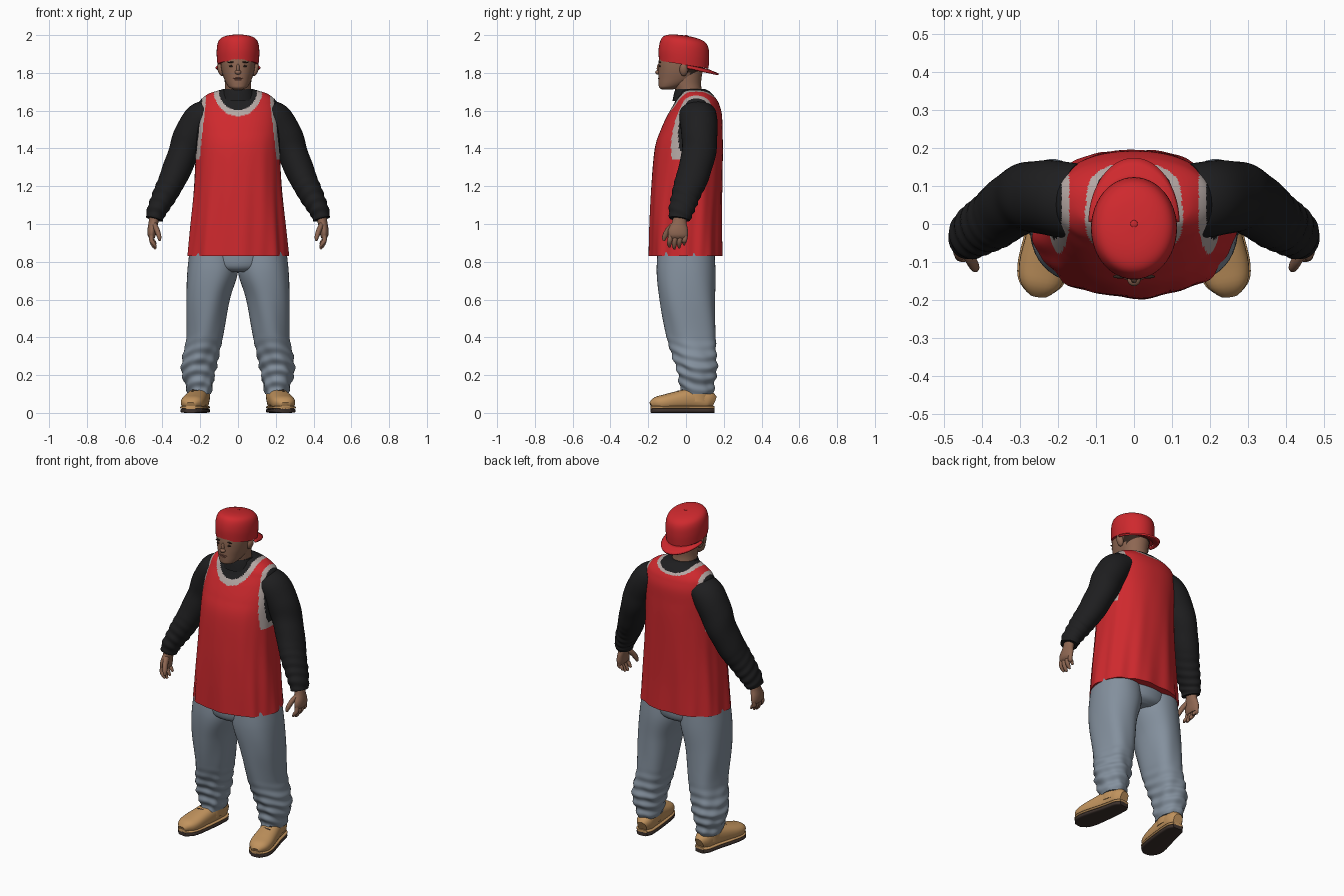
import bpy, bmesh, math
from mathutils import Vector, Matrix

cube = bpy.data.objects.get("Cube")
if cube:
    bpy.data.objects.remove(cube)


def material(name, r, g, b):
    m = bpy.data.materials.new(name)
    m.use_nodes = True
    m.diffuse_color = (r, g, b, 1)
    bsdf = next(n for n in m.node_tree.nodes if n.type == 'BSDF_PRINCIPLED')
    bsdf.inputs["Base Color"].default_value = (r, g, b, 1)
    bsdf.inputs["Roughness"].default_value = 0.8
    return m


RED = material("jersey red", 0.62, 0.022, 0.027)
BLACK = material("shirt black", 0.013, 0.013, 0.014)
TRIM = material("trim grey", 0.46, 0.39, 0.37)
DENIM = material("denim blue grey", 0.23, 0.28, 0.34)
SKIN = material("skin", 0.27, 0.135, 0.085)
LIP = material("lip", 0.2, 0.075, 0.055)
HAIR = material("hair dark brown", 0.03, 0.017, 0.012)
TAN = material("boot tan", 0.53, 0.29, 0.11)
SOLE = material("sole dark brown", 0.045, 0.03, 0.025)
X, Y, Z = Vector((1, 0, 0)), Vector((0, 1, 0)), Vector((0, 0, 1))


def finish(name, bm, mats, rule=None, angle=50):
    bmesh.ops.recalc_face_normals(bm, faces=bm.faces[:])
    if rule:
        for f in bm.faces:
            f.material_index = rule(f.calc_center_median())
    me = bpy.data.meshes.new(name)
    bm.to_mesh(me)
    bm.free()
    for m in mats:
        me.materials.append(m)
    ob = bpy.data.objects.new(name, me)
    bpy.context.collection.objects.link(ob)
    bpy.ops.object.select_all(action='DESELECT')
    ob.select_set(True)
    bpy.context.view_layer.objects.active = ob
    bpy.ops.object.shade_smooth_by_angle(angle=math.radians(angle))
    return ob


def spline(secs, sub):
    """Smoothly interpolate (x, y, z, width, depth) sections."""
    out = []
    for i in range(len(secs) - 1):
        a, b, c, d = (secs[max(0, min(len(secs) - 1, i + k))] for k in (-1, 0, 1, 2))
        for j in range(sub):
            t = j / sub
            out.append([q + 0.5 * t * (r - p + t * (2*p - 5*q + 4*r - s + t * (3*(q - r) + s - p)))
                        for p, q, r, s in zip(a, b, c, d)])
    return out + [list(secs[-1])]


def loft(name, secs, mats, side=1, n=32, sub=5, ref=None, power=2.0, fold=None, rule=None, warp=None):
    """Skin rounded rings; horizontal unless ref gives the depth axis."""
    rows = spline(secs, sub)
    bm, rings = bmesh.new(), []
    for i, (x, y, z, ru, rv) in enumerate(rows):
        u, v = X, Y
        if ref:
            a, b = rows[max(i - 1, 0)], rows[min(i + 1, len(rows) - 1)]
            t = (Vector(b[:3]) - Vector(a[:3])).normalized()
            v = (ref - t * t.dot(ref)).normalized()
            u = v.cross(t)
        ring = []
        for k in range(n):
            a = math.tau * k / n
            c, s = math.cos(a), math.sin(a)
            g = 1 + (fold(z, a) if fold else 0)
            p = Vector((x, y, z))
            p += u * (ru * g * math.copysign(abs(c) ** (2 / power), c))
            p += v * (rv * g * math.copysign(abs(s) ** (2 / power), s))
            if warp:
                p = warp(p)
            ring.append(bm.verts.new((p.x * side, p.y, p.z)))
        rings.append(ring)
    for a, b in zip(rings, rings[1:]):
        for k in range(n):
            bm.faces.new((a[k], a[(k + 1) % n], b[(k + 1) % n], b[k]))
    bm.faces.new(rings[0])
    bm.faces.new(rings[-1])
    return finish(name, bm, mats, rule)


def blob(name, loc, size, mat, tilt=0):
    bm = bmesh.new()
    m = Matrix.Translation(loc) @ Matrix.Rotation(tilt, 4, 'Y') @ Matrix.Diagonal((*size, 1))
    bmesh.ops.create_uvsphere(bm, u_segments=20, v_segments=12, radius=1, matrix=m)
    return finish(name, bm, [mat])


def ramp(v, lo, hi):
    return max(0, min(1, (v - lo) / (hi - lo)))


# Jersey over a black shirt, with grey bands at neck and armholes
def jersey_rule(p):
    height = 0.145 if p.y < 0.05 else 0.055
    d = math.hypot(p.x / 0.13, (p.z - 1.715) / height)
    if p.z > 1.55 and d < 1:
        return 1 if d < 0.78 else 2
    edge = abs(p.x) - (0.17 + 0.11 * max(0, 1.65 - p.z))
    if p.z > 1.34 and edge > 0:
        return 1 if edge > 0.02 and p.z > 1.37 else 2
    return 0


def jersey_fold(z, a):
    low = ramp(z, 1.5, 0.83)
    return low * (0.018 * math.sin(9 * a + 3 * z) + 0.010 * math.sin(17 * a - 5 * z))


loft("jersey", [(0, 0, .83, .265, .193), (0, 0, 1.0, .25, .191), (0, .005, 1.2, .232, .188),
                (0, .015, 1.4, .222, .18), (0, .03, 1.5, .222, .163), (0, .047, 1.58, .218, .143),
                (0, .055, 1.63, .21, .122), (0, .055, 1.66, .195, .107), (0, .052, 1.69, .155, .085),
                (0, .045, 1.705, .11, .075), (0, .04, 1.715, .075, .06)],
     [RED, BLACK, TRIM], n=144, sub=12, power=2.25, fold=jersey_fold, rule=jersey_rule)
loft("shirt_collar", [(0, .02, 1.65, .1, .092), (0, .02, 1.69, .088, .084), (0, .02, 1.715, .078, .076)], [BLACK])
loft("neck", [(0, .03, 1.62, .07, .07), (0, .015, 1.7, .07, .07), (0, .005, 1.75, .07, .075),
              (0, .01, 1.82, .075, .08)], [SKIN])

# Head, with hair at the back and sides below the cap
loft("head", [(0, -.10, 1.712, .022, .028), (0, -.09, 1.722, .045, .052), (0, -.068, 1.74, .06, .077),
              (0, -.042, 1.77, .074, .104), (0, -.03, 1.81, .086, .116), (0, -.025, 1.86, .092, .12),
              (0, -.02, 1.92, .09, .115)], [SKIN, HAIR], n=40, power=2.15,
     rule=lambda p: int(p.y > 0.015 and p.z > 1.775 or p.y > -0.03 and p.z > 1.835))
blob("nose_tip", (0, -.147, 1.803), (.017, .016, .012), SKIN)
blob("nose_bridge", (0, -.143, 1.823), (.009, .012, .026), SKIN)
blob("upper_lip", (0, -.143, 1.771), (.026, .006, .004), LIP)
blob("lower_lip", (0, -.140, 1.762), (.021, .007, .005), LIP)
for s, side in ((1, "left"), (-1, "right")):
    blob(side + "_ear", (s * .092, -.012, 1.818), (.016, .022, .036), SKIN, s * .25)
    blob(side + "_eye", (s * .034, -.138, 1.836), (.014, .004, .005), HAIR)
    blob(side + "_eyebrow", (s * .036, -.138, 1.856), (.02, .005, .004), HAIR, s * .12)


# Cap worn backwards, sloping down towards the brim
def cap_slope(p):
    return Vector((p.x, p.y, p.z - 0.16 * p.y))


loft("cap_crown", [(0, -.012, 1.842, .109, .131), (0, -.011, 1.9, .113, .134), (0, -.008, 1.95, .109, .127),
                   (0, -.006, 1.978, .094, .108), (0, -.003, 1.992, .06, .068), (0, 0, 1.997, .008, .01)],
     [RED], n=48, sub=5, warp=cap_slope)
bm, rows = bmesh.new(), []
for i in range(33):
    a = math.pi * i / 32
    c, s = math.cos(a), math.sin(a)
    rows.append([bm.verts.new(((.104 + .012 * t) * c, .005 + (.105 + .062 * t) * s,
                               1.838 - .02 * s - t * (.012 + .014 * s))) for t in (0, .33, .66, 1)])
for a, b in zip(rows, rows[1:]):
    for k in range(3):
        bm.faces.new((a[k], a[k + 1], b[k + 1], b[k]))
brim = finish("cap_brim", bm, [RED])
thick = brim.modifiers.new("thickness", 'SOLIDIFY')
thick.thickness = 0.01
thick.offset = 0
blob("cap_button", (0, 0, 1.996), (.01, .01, .004), RED)

# Waist filling inside the jersey hem
loft("jeans_waist", [(0, 0, .745, .1, .11), (0, 0, .78, .19, .15), (0, 0, .9, .22, .155)], [DENIM], n=48)


def leg_fold(z, a):
    low = ramp(z, 0.42, 0.24)
    drape = 0.025 * math.sin(5 * a + 7 * z) * ramp(z, .85, .5)
    return drape + low * (0.05 * math.sin(105 * z + 2 * math.sin(a) + 1.5 * math.cos(2 * a))
                          + 0.02 * math.sin(7 * a + 40 * z))


def sleeve_fold(z, a):
    return (0.015 * math.sin(45 * z + 2 * math.sin(a))
            + 0.045 * ramp(z, 1.26, 1.12) * math.sin(150 * z + 2.5 * math.sin(a)))


for s, side in ((1, "left"), (-1, "right")):
    # Sleeve
    loft(side + "_sleeve", [(.15, .06, 1.585, .075, .1), (.2, .065, 1.55, .09, .1), (.25, .072, 1.47, .09, .095),
                            (.295, .065, 1.36, .08, .09), (.345, .03, 1.24, .073, .085),
                            (.395, -.005, 1.14, .062, .074), (.43, -.025, 1.07, .053, .066),
                            (.443, -.032, 1.025, .045, .056)],
         [BLACK], s, n=36, sub=10, ref=Y, fold=sleeve_fold)
    # Hand with four curled fingers and a thumb
    loft(side + "_palm", [(.44, -.03, 1.06, .027, .034), (.447, -.036, 1.01, .026, .038),
                          (.455, -.042, .97, .024, .052), (.457, -.042, .94, .021, .053),
                          (.455, -.04, .922, .012, .044)], [SKIN], s, n=24)
    for i, name in enumerate(("index", "middle", "ring", "little")):
        y, tip = -.08 + .026 * i, (.878, .868, .874, .89)[i]
        loft(f"{side}_{name}_finger", [(.456, y, .95, .012, .013), (.458, y - .005, .915, .012, .013),
                                       (.447, y - .008, tip + .018, .011, .012),
                                       (.435, y - .008, tip, .006, .006)], [SKIN], s, n=12, ref=Y)
    loft(side + "_thumb", [(.445, -.055, 1.0, .015, .018), (.43, -.09, .97, .014, .017),
                           (.418, -.112, .935, .012, .014), (.414, -.118, .912, .006, .007)],
         [SKIN], s, n=14, ref=Y)
    # Baggy trouser leg, bunched at the ankle
    loft(side + "_trouser_leg", [(.13, 0, .9, .12, .145), (.135, 0, .75, .134, .156), (.16, .008, .6, .115, .147),
                                 (.176, .03, .4, .096, .13), (.196, .046, .3, .096, .116),
                                 (.207, .058, .22, .09, .105), (.205, .058, .15, .073, .092),
                                 (.205, .06, .1, .062, .084)],
         [DENIM], s, n=48, sub=12, power=2.15, fold=leg_fold)
    # Boot: upper, ankle shaft, welt and sole
    boot = [(.195, .148, .055, .028, .034), (.198, .12, .066, .046, .05), (.203, .08, .072, .051, .056),
            (.21, .03, .074, .055, .058), (.224, -.04, .066, .061, .05), (.238, -.11, .056, .064, .042),
            (.246, -.155, .05, .054, .035), (.25, -.184, .038, .026, .02)]
    loft(side + "_boot_upper", boot, [TAN], s, n=28, sub=4, ref=Z, power=2.4)
    loft(side + "_boot_shaft", [(.206, .05, .06, .056, .08), (.205, .055, .12, .057, .073),
                                (.205, .058, .17, .055, .07)], [TAN], s, n=28)
    loft(side + "_boot_welt", [(x, y, .029, w + .004, .008) for x, y, z, w, d in boot],
         [TAN], s, n=24, sub=4, ref=Z, power=3.5)
    loft(side + "_boot_sole", [(x, y, .012, w + .003, .012) for x, y, z, w, d in boot],
         [SOLE], s, n=24, sub=4, ref=Z, power=4)
    # Laces across the instep
    for i in range(3):
        y, z = -.02 - .022 * i, .121 - .008 * i
        blob(f"{side}_boot_lace_{i + 1}", (s * (.218 + .005 * i), y, z), (.026, .005, .005), SOLE)
